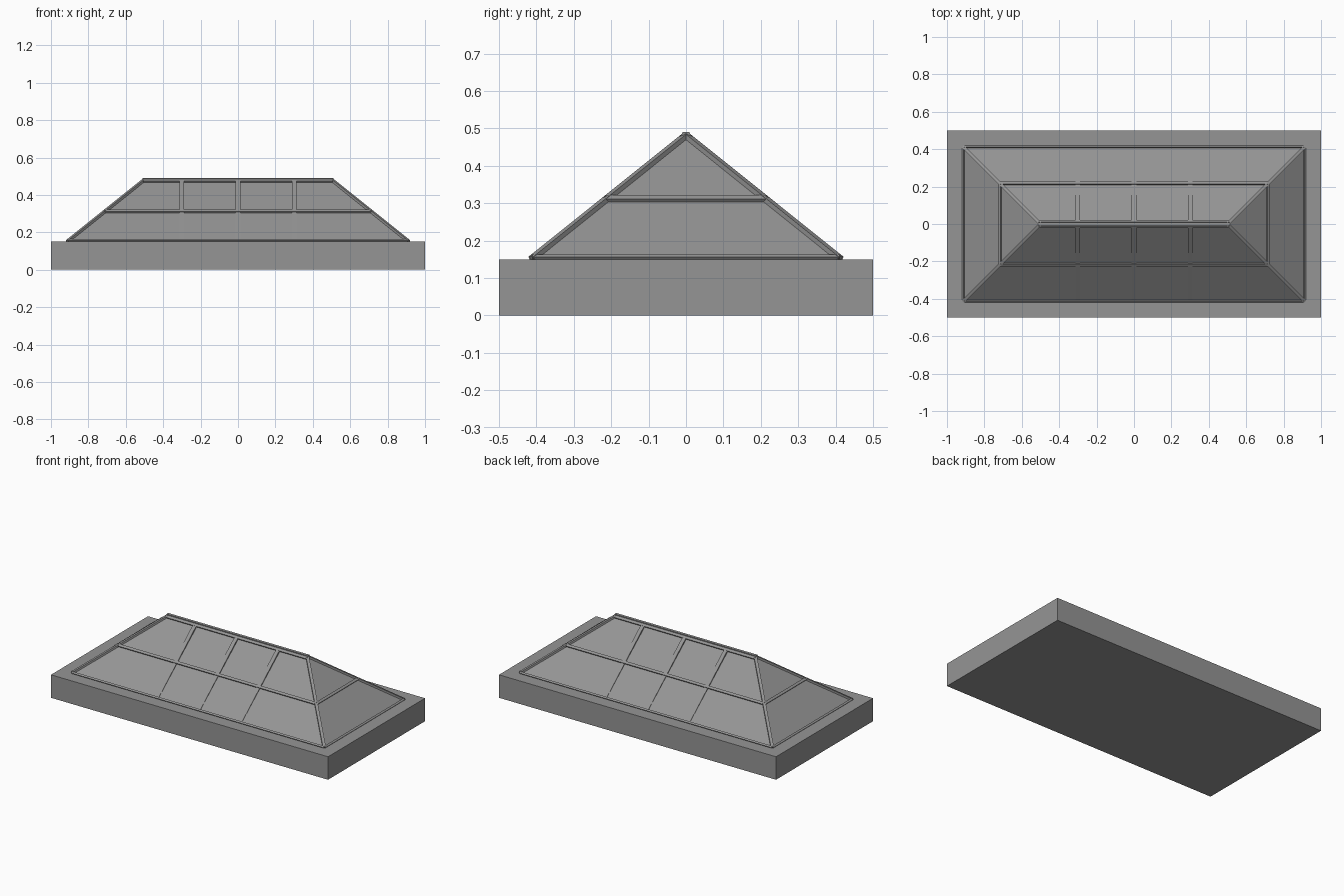
import bpy
import bmesh
from mathutils import Matrix, Vector

default = bpy.data.objects.get("Cube")
if default:
    bpy.data.objects.remove(default, do_unlink=True)

grey = bpy.data.materials.new("mid_grey")
grey.use_nodes = True
tone = (0.3, 0.3, 0.3, 1)
grey.diffuse_color = tone
grey.node_tree.nodes["Principled BSDF"].inputs["Base Color"].default_value = tone

BASE_TOP, APEX = 0.15, 0.48
FOOT_X, FOOT_Y = 0.912, 0.412
RISE = (APEX - BASE_TOP) / FOOT_Y


def finish(bm, name):
    bmesh.ops.recalc_face_normals(bm, faces=bm.faces)
    mesh = bpy.data.meshes.new(name)
    bm.to_mesh(mesh)
    bm.free()
    mesh.materials.append(grey)
    obj = bpy.data.objects.new(name, mesh)
    bpy.context.collection.objects.link(obj)
    return obj


def box(name, size, centre):
    bm = bmesh.new()
    bmesh.ops.create_cube(bm, size=1, matrix=Matrix.Translation(centre) @ Matrix.Diagonal((*size, 1)))
    return finish(bm, name)


def bar(name, a, b, normal, width=0.02, height=0.02):
    """Rectangular glazing bar from a to b, facing along normal."""
    a, b = Vector(a), Vector(b)
    along = (b - a).normalized()
    side = Vector(normal).cross(along).normalized()
    up = along.cross(side)
    turn = Matrix((along, side, up)).transposed().to_4x4()
    bm = bmesh.new()
    scale = Matrix.Diagonal(((b - a).length, width, height, 1))
    bmesh.ops.create_cube(bm, size=1, matrix=Matrix.Translation((a + b) / 2) @ turn @ scale)
    return finish(bm, name)


def corner(inset, sx=1, sy=1):
    """Point on a hip line, at a given distance in from the foot."""
    return Vector((sx * (FOOT_X - inset), sy * (FOOT_Y - inset), BASE_TOP + inset * RISE))


# Kerb
box("kerb", (2, 1, BASE_TOP), (0, 0, BASE_TOP / 2))

# Hipped glass roof
bm = bmesh.new()
feet = [bm.verts.new(corner(0, sx, sy)) for sx, sy in ((-1, -1), (1, -1), (1, 1), (-1, 1))]
left, right = (bm.verts.new(corner(FOOT_Y, s)) for s in (1, -1))
for loop in ((feet[0], feet[1], left, right), (feet[2], feet[3], right, left),
             (feet[1], feet[2], left), (feet[3], feet[0], right), feet[::-1]):
    bm.faces.new(loop)
finish(bm, "glass_roof")

# Ridge cap
box("ridge_cap", (2 * (FOOT_X - FOOT_Y) + 0.02, 0.018, 0.02), (0, 0, APEX))

# Hip bars along the four sloping corners
for sx in (1, -1):
    for sy in (1, -1):
        bar("hip_bar", corner(0, sx, sy), corner(FOOT_Y, sx, sy), (sx, sy, 2 / RISE), 0.018, 0.016)

# Horizontal rails: foot, middle, and the long sides under the ridge
for label, inset in (("foot", 0.002), ("middle", 0.198), ("upper", 0.402)):
    width = 0.012 if label == "foot" else 0.016
    for s in (1, -1):
        bar(label + "_long_rail", corner(inset, -1, s), corner(inset, 1, s), (0, s * RISE, 1), width)
        if label != "upper":
            bar(label + "_end_rail", corner(inset, s, -1), corner(inset, s, 1), (s * RISE, 0, 1), width)

# Sloping glazing bars on both long sides, shallower towards the foot
for x in (-0.3, 0, 0.3):
    for s in (1, -1):
        foot = Vector((x, s * FOOT_Y, BASE_TOP - 0.01))
        top = Vector((x, s * 0.005, APEX - 0.004))
        bar("glazing_bar", foot, top, (0, s * RISE, 1), 0.025, 0.018)
